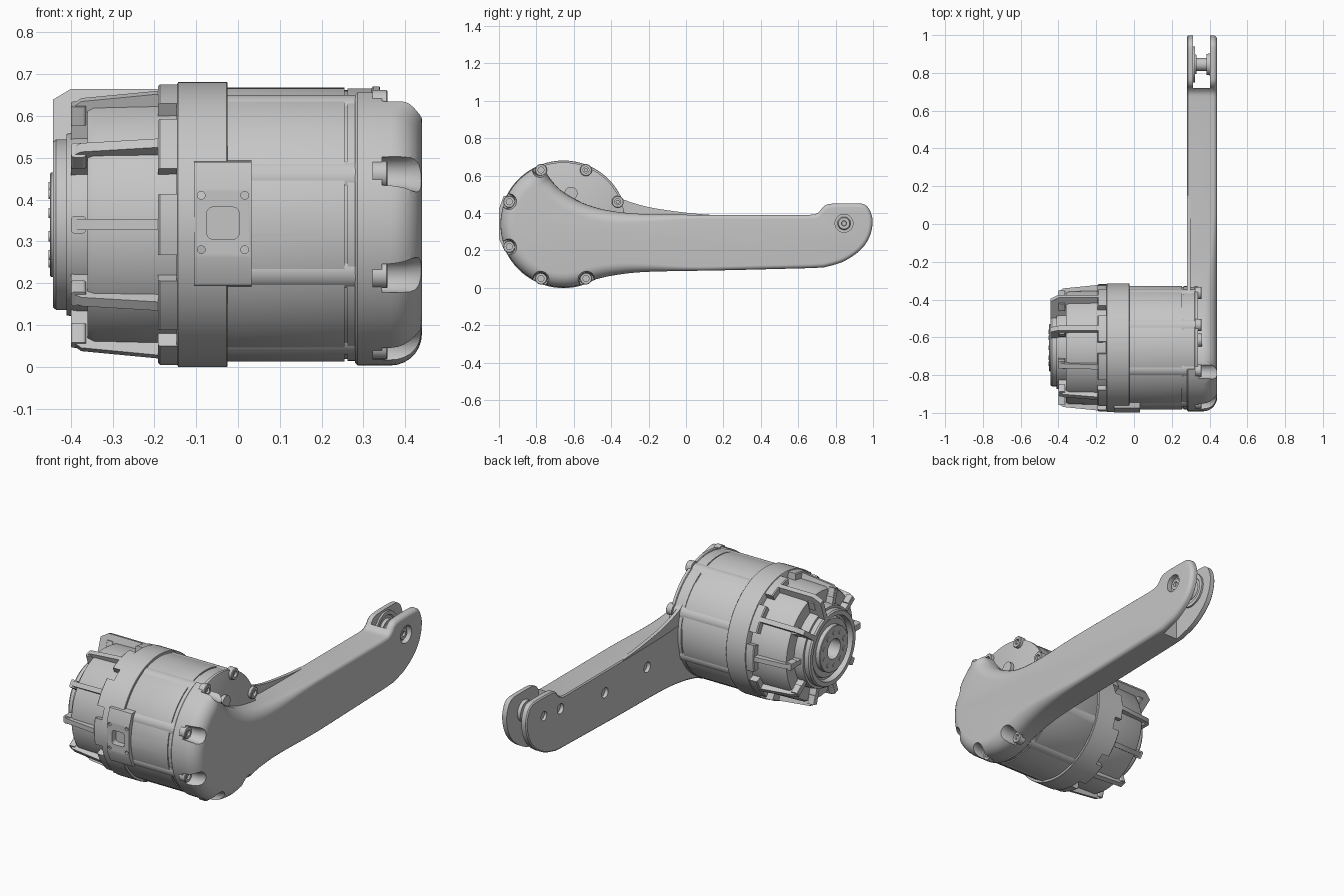
import bpy, bmesh, math
from math import sin, cos, pi, radians
from mathutils import Vector, Matrix

if "Cube" in bpy.data.objects:
    bpy.data.objects.remove(bpy.data.objects["Cube"])

CY, CZ = -0.655, 0.34          # drum axis
grey = bpy.data.materials.new("machined_grey")
grey.use_nodes = True
grey.diffuse_color = (0.56, 0.56, 0.56, 1)
grey.node_tree.nodes["Principled BSDF"].inputs["Base Color"].default_value = grey.diffuse_color


def finish(name, bm):
    bmesh.ops.recalc_face_normals(bm, faces=bm.faces)
    me = bpy.data.meshes.new(name)
    bm.to_mesh(me)
    bm.free()
    ob = bpy.data.objects.new(name, me)
    bpy.context.collection.objects.link(ob)
    me.materials.append(grey)
    return ob


def loft(name, rings, closed=False):
    """Skin a list of equal rings; cap the ends unless closed."""
    bm = bmesh.new()
    vs = [[bm.verts.new(p) for p in r] for r in rings]
    n = len(vs[0])
    pairs = list(zip(vs, vs[1:] + vs[:1])) if closed else list(zip(vs, vs[1:]))
    for a, b in pairs:
        for i in range(n):
            j = (i + 1) % n
            bm.faces.new((a[i], a[j], b[j], b[i]))
    if not closed:
        bm.faces.new(vs[0])
        bm.faces.new(vs[-1])
    return finish(name, bm)


def lathe(name, profile, y=CY, z=CZ, seg=96, closed=False):
    """Turn (x, radius) points about an axis along x."""
    turn = [2 * pi * i / seg for i in range(seg)]
    return loft(name, [[(x, y + r * cos(a), z + r * sin(a)) for a in turn]
                       for x, r in profile], closed)


def sector(name, profile, a0, a1, steps=6):
    """Sweep a closed (x, radius) profile about the drum axis between two angles."""
    turn = [radians(a0 + (a1 - a0) * i / steps) for i in range(steps + 1)]
    return loft(name, [[(x, CY + r * cos(a), CZ + r * sin(a)) for x, r in profile] for a in turn])


def rod(name, x0, x1, r, y, z, seg=24):
    return lathe(name, [(x0, r), (x1, r)], y, z, seg)


def around(angle):
    """Frame whose y axis points out from the drum at the given angle."""
    return Matrix.Translation((0, CY, CZ)) @ Matrix.Rotation(radians(angle), 4, 'X')


def box(name, lo, hi, frame=Matrix(), bevel=0, axis=None):
    bm = bmesh.new()
    lo, hi = Vector(lo), Vector(hi)
    bmesh.ops.create_cube(bm, size=1)
    for v in bm.verts:
        v.co = Vector(((v.co[i] + 0.5) * (hi[i] - lo[i]) + lo[i]) for i in range(3))
    if bevel:
        edges = [e for e in bm.edges
                 if abs((e.verts[0].co - e.verts[1].co).normalized()[axis]) > 0.9]
        bmesh.ops.bevel(bm, geom=edges, offset=bevel, segments=5, profile=0.5, affect='EDGES')
    bm.transform(frame)
    return finish(name, bm)


def cut(target, cutters):
    """Subtract each cutter with the first solver that keeps the part whole."""
    for c in cutters:
        c.hide_render = True
        m = target.modifiers.new("cut", 'BOOLEAN')
        m.operation, m.object = 'DIFFERENCE', c
        for solver in ('EXACT', 'MANIFOLD', 'FLOAT'):
            m.solver = solver
            result = target.evaluated_get(bpy.context.evaluated_depsgraph_get())
            if len(result.data.polygons) > 0.5 * len(target.data.polygons):
                with bpy.context.temp_override(object=target, active_object=target):
                    bpy.ops.object.modifier_apply(modifier=m.name)
                break
        else:
            target.modifiers.remove(m)
        bpy.data.objects.remove(c)


def spline(pts, steps=6):
    """Catmull-Rom curve through points."""
    p = [Vector(q) for q in pts]
    p = [2 * p[0] - p[1]] + p + [2 * p[-1] - p[-2]]
    out = []
    for a, b, c, d in zip(p, p[1:], p[2:], p[3:]):
        for k in range(steps):
            t = k / steps
            out.append(0.5 * (2 * b + (c - a) * t + (2 * a - 5 * b + 4 * c - d) * t * t
                              + (3 * b - a - 3 * c + d) * t ** 3))
    return out + [p[-2]]


# Drum, ring and end flange
body = lathe("drum_body", [(-0.10, 0.30), (-0.05, 0.328), (0.255, 0.328)])
lathe("drum_seam", [(0.25, 0.322), (0.262, 0.322), (0.262, 0.326), (0.325, 0.326)])
lathe("end_flange", [(0.32, 0.327), (0.323, 0.331), (0.338, 0.331), (0.34, 0.327)])
lathe("bell_core", [(-0.36, 0.275), (-0.36, 0.29), (-0.345, 0.298), (-0.1, 0.304)])
ring = lathe("drum_ring", [(-0.147, 0.333), (-0.143, 0.341), (-0.027, 0.341), (-0.025, 0.339)])

# Stepped hub end with open bore
lathe("hub_end", [(-0.34, 0.055), (-0.45, 0.055), (-0.45, 0.122), (-0.447, 0.125), (-0.425, 0.125),
                  (-0.425, 0.155), (-0.41, 0.16), (-0.41, 0.172), (-0.443, 0.175), (-0.443, 0.198),
                  (-0.435, 0.204), (-0.41, 0.204), (-0.41, 0.217), (-0.385, 0.222),
                  (-0.34, 0.222)], closed=True)
rod("bore_floor", -0.36, -0.34, 0.07, CY, CZ)
for k in range(10):
    a = radians(36 * k + 18)
    rod("hub_screw", -0.453, -0.44, 0.012, CY + 0.09 * cos(a), CZ + 0.09 * sin(a), 12)

# Cooling fins between ring teeth; two upper fins reach over the hub end
for a in range(0, 360, 36):
    f = around(a)
    if a in (36, 72):
        prof = [(-0.443, 0.19), (-0.443, 0.31), (-0.40, 0.337), (-0.185, 0.337), (-0.185, 0.19)]
    else:
        prof = [(-0.40, 0.19), (-0.40, 0.296), (-0.375, 0.314), (-0.185, 0.333), (-0.185, 0.19)]
    loft("cooling_fin", [[f @ Vector((x, r, s)) for x, r in prof] for s in (-0.013, 0.013)])
    box("fin_foot", (-0.399, 0.255, -0.021), (-0.364, 0.303, 0.021), f, 0.008, 1)
    sector("ring_tooth", [(-0.192, 0.29), (-0.192, 0.332), (-0.187, 0.337), (-0.14, 0.337),
                          (-0.14, 0.29)], a - 12.5, a + 12.5)

# Long ridges, screw lugs and their pockets
pockets = []
for k in range(8):
    a = 22.5 + 45 * k
    out = Vector((cos(radians(a)), sin(radians(a))))
    hub = Vector((CY, CZ))
    rod("drum_ridge", -0.03, 0.33, 0.05, *(hub + 0.282 * out), 48)
    if k == 7:
        continue
    lathe("screw_lug", [(0.322, 0.032), (0.355, 0.032), (0.358, 0.029), (0.358, 0.016),
                        (0.335, 0.016), (0.335, 0.004)], *(hub + 0.314 * out), 24)
    rod("lug_screw", 0.33, 0.35, 0.011, *(hub + 0.314 * out), 6)
    pockets.append(lathe("pocket", [(0.345, 0.038), (0.40, 0.040), (0.46, 0.055)],
                         *(hub + 0.325 * out), 32))

# Arm with rounded cover: outline in (y, z)
arc = [Vector((CY + 0.337 * cos(radians(t)), CZ + 0.337 * sin(radians(t))))
       for t in range(110, 291, 5)]
lower = spline([(-0.50, 0.042), (-0.38, 0.068), (-0.2, 0.086), (0.2, 0.094), (0.68, 0.106)])
tip = spline([(0.74, 0.11), (0.84, 0.14), (0.93, 0.2), (0.98, 0.27), (0.998, 0.35), (0.985, 0.41),
              (0.955, 0.445), (0.90, 0.452), (0.78, 0.45), (0.74, 0.438), (0.715, 0.41),
              (0.69, 0.394), (0.65, 0.39)])
upper = spline([(0.4, 0.39), (0.0, 0.391), (-0.25, 0.396), (-0.42, 0.415), (-0.55, 0.453),
                (-0.66, 0.515), (-0.72, 0.575), (-0.755, 0.63)])
outline = arc + lower + tip + upper


def inset(scale, width):
    """Offset the outline inwards by scale times the local width."""
    out, n = [], len(outline)
    for i, p in enumerate(outline):
        d0 = (p - outline[i - 1]).normalized()
        d1 = (outline[(i + 1) % n] - p).normalized()
        left = Vector((-d1.y, d1.x))
        nrm = (Vector((-d0.y, d0.x)) + left).normalized()
        out.append(p + nrm * scale * width(p) / max(0.7, nrm.dot(left)))
    return out


def round_width(p):
    """Wide rounding on the cover, narrow on the arm and at the sharp corner."""
    t = min(1, max(0, (0.1 - p.x) / 0.7))
    return min(0.022 + 0.053 * t * t * (3 - 2 * t), 0.004 + 0.8 * (p - arc[0]).length)


rings = [[(0.28, *q) for q in inset(1, lambda p: 0.006)],
         [(0.286, *q) for q in outline]]
for k in range(8):
    t = k * pi / 14
    rings.append([(0.44 - round_width(p) * (1 - sin(t)), *q)
                  for p, q in zip(outline, inset(1 - cos(t), round_width))])
arm = loft("arm", rings)
PY, PZ = 0.845, 0.345
cut(arm, [box("fork_slot", (0.312, 0.72, -0.1), (0.402, 1.2, 0.6)),
          rod("pin_bore", 0.35, 0.5, 0.048, PY, PZ, 40),
          rod("inner_bore", 0.2, 0.30, 0.025, PY, PZ)]
    + [rod("side_hole", 0.2, 0.30, 0.028, y, z) for y, z in
       [(-0.06, 0.27), (0.31, 0.27), (0.70, 0.33)]] + pockets)

# Fork pin with bearing dishes
lathe("fork_pin", [(0.295, 0.03), (0.305, 0.095), (0.322, 0.095), (0.322, 0.075), (0.316, 0.07),
                   (0.316, 0.055), (0.33, 0.05), (0.33, 0.034), (0.385, 0.034), (0.385, 0.055),
                   (0.41, 0.06), (0.41, 0.035), (0.425, 0.03), (0.425, 0.014), (0.415, 0.012)],
      PY, PZ, 48)

# Thin web blending the arm into the drum
web = spline([(0.15, 0.389), (0.0, 0.402), (-0.2, 0.432), (-0.34, 0.475), (-0.38, 0.51)])
web += [Vector((-0.45, 0.36)), Vector((0.15, 0.36))]
loft("arm_web", [[(x, *q) for q in web] for x in (0.281, 0.30)])
rod("end_boss", 0.33, 0.36, 0.035, -0.615, 0.505)

# Front connector plate with socket and screw holes
side = [(-0.93, 0.19), (-0.968, 0.195), (-0.999, 0.26), (-0.999, 0.425), (-0.975, 0.49), (-0.93, 0.495)]
plate = loft("connector_plate", [[(x, *q) for q in side] for x in (-0.105, 0.032)])
for part in (plate, ring, body):
    cut(part, [box("socket", (-0.075, -1.1, 0.305), (0.003, -0.962, 0.382), bevel=0.016, axis=1)])
cut(plate, [box("screw_hole", (x - 0.009, -1.1, z - 0.009), (x + 0.009, -0.985, z + 0.009),
                bevel=0.008, axis=1) for x in (-0.088, 0.016) for z in (0.28, 0.41)])

# Smooth shading with sharp edges kept
bpy.ops.object.select_all(action='DESELECT')
for ob in bpy.context.collection.objects:
    if ob.type == 'MESH' and grey.name in ob.data.materials:
        ob.select_set(True)
        bpy.context.view_layer.objects.active = ob
bpy.ops.object.shade_smooth_by_angle(angle=radians(32))
